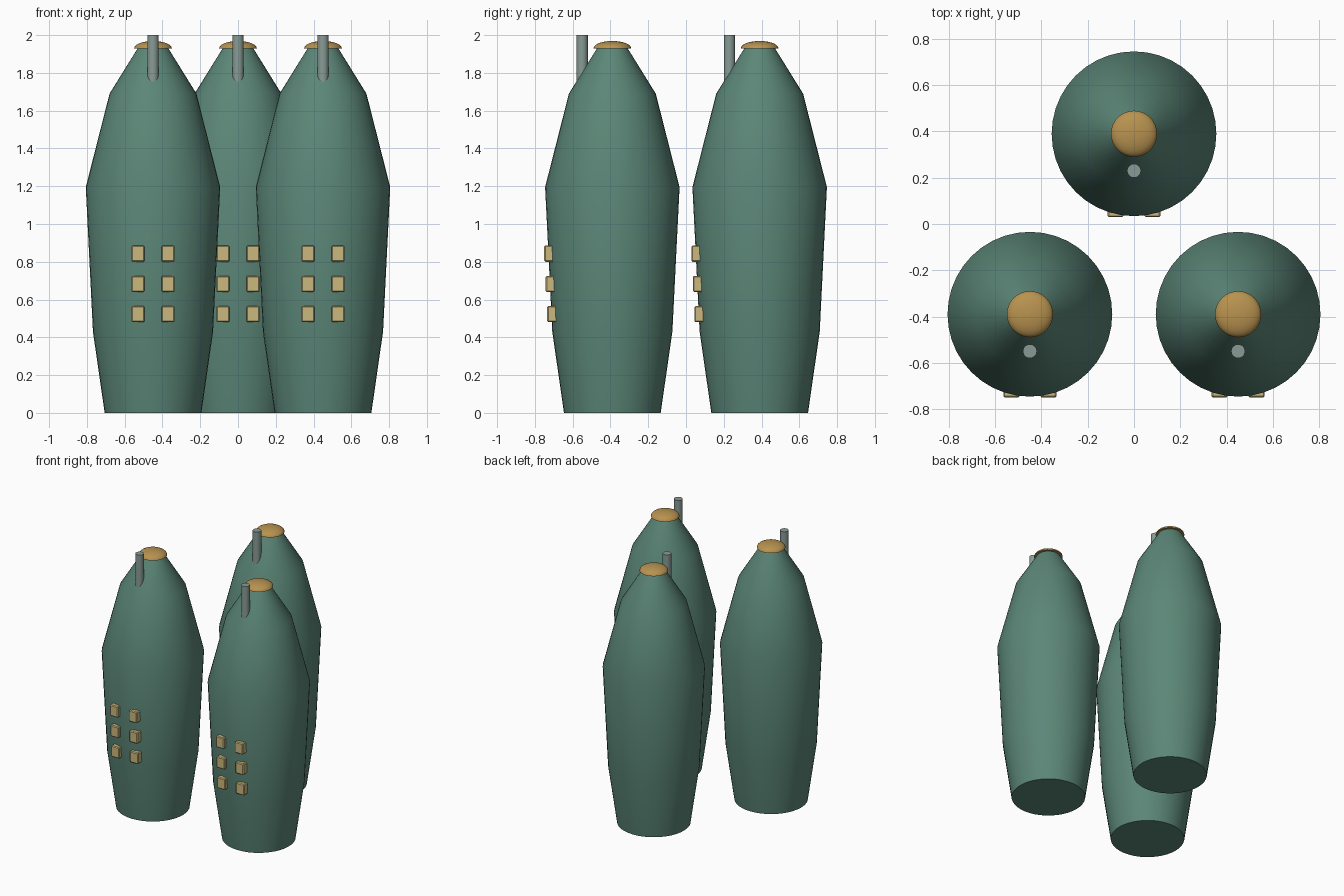
import bpy, bmesh, math
from mathutils import Matrix, Vector

cube = bpy.data.objects.get("Cube")
if cube:
    bpy.data.objects.remove(cube, do_unlink=True)


def material(name, color):
    m = bpy.data.materials.new(name)
    m.use_nodes = True
    m.diffuse_color = (*color, 1)
    m.node_tree.nodes["Principled BSDF"].inputs["Base Color"].default_value = (*color, 1)
    return m


GREEN = material("muted green", (0.105, 0.24, 0.185))
GOLD = material("dull gold", (0.48, 0.29, 0.08))
CREAM = material("warm cream", (0.60, 0.48, 0.21))
GREY = material("pale grey green", (0.25, 0.33, 0.30))


def finish(bm, name, mat, smooth=True):
    bmesh.ops.recalc_face_normals(bm, faces=bm.faces)
    me = bpy.data.meshes.new(name)
    bm.to_mesh(me)
    bm.free()
    me.materials.append(mat)
    ob = bpy.data.objects.new(name, me)
    bpy.context.collection.objects.link(ob)
    if smooth:
        bpy.ops.object.select_all(action="DESELECT")
        ob.select_set(True)
        bpy.context.view_layer.objects.active = ob
        bpy.ops.object.shade_smooth_by_angle(angle=math.radians(35))
    return ob


def lathe(name, profile, center, mat, sides):
    """Closed turned solid from (radius, height) pairs."""
    bm = bmesh.new()
    rings = []
    for r, z in profile:
        rings.append([bm.verts.new((center[0] + r * math.cos(math.tau * i / sides),
                                    center[1] + r * math.sin(math.tau * i / sides), z))
                      for i in range(sides)])
    for a, b in zip(rings, rings[1:]):
        for i in range(sides):
            j = (i + 1) % sides
            bm.faces.new((a[i], a[j], b[j], b[i]))
    bm.faces.new(rings[0][::-1])
    bm.faces.new(rings[-1])
    return finish(bm, name, mat)


BODY = [(0.256, 0), (0.318, 0.43), (0.356, 1.195), (0.23, 1.69), (0.075, 1.94)]


def body_radius(z):
    for (r0, z0), (r1, z1) in zip(BODY, BODY[1:]):
        if z <= z1:
            return r0 + (r1 - r0) * (z - z0) / (z1 - z0)


def windows(name, center):
    """Two columns of three softly bevelled window blocks on the front."""
    bm = bmesh.new()
    depth = 0.06
    for x in (-0.08, 0.08):
        for z in (0.523, 0.683, 0.843):
            y = -body_radius(z) - 0.022 + depth / 2
            place = Matrix.Translation(Vector((center[0] + x, center[1] + y, z)))
            bmesh.ops.create_cube(bm, size=1,
                                  matrix=place @ Matrix.Diagonal((0.07, depth, 0.086, 1)))
    bmesh.ops.bevel(bm, geom=bm.edges[:], offset=0.006, segments=1, affect="EDGES")
    return finish(bm, name, CREAM, smooth=False)


# Flattened dome cap
STEPS = 6
CAP = [(0.1, 1.93)]
for k in range(1, STEPS + 1):
    a = math.pi / 2 * k / (STEPS + 0.2)
    CAP.append((0.1 * math.cos(a), 1.93 + 0.039 * math.sin(a)))

# Three towers in a triangle
for label, c in (("right", (-0.45, -0.39)), ("left", (0.45, -0.39)), ("rear", (0, 0.39))):
    lathe(label + "_tower_body", BODY, c, GREEN, 40)
    lathe(label + "_tower_cap", CAP, c, GOLD, 32)
    lathe(label + "_chimney", [(0.03, 1.7), (0.03, 2.0)], (c[0], c[1] - 0.16), GREY, 20)
    windows(label + "_windows", c)
